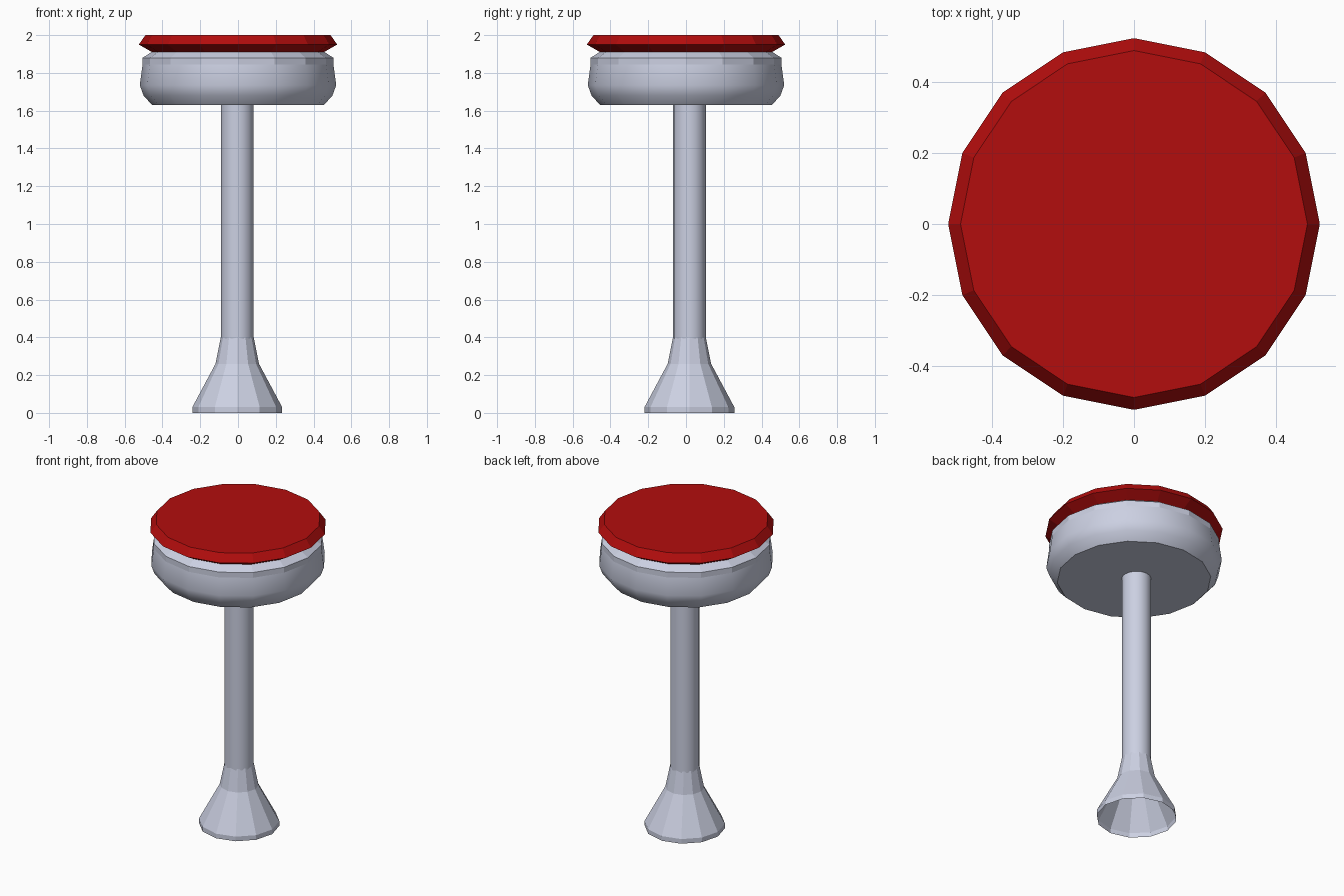
import bpy, math

if "Cube" in bpy.data.objects:
    bpy.data.objects.remove(bpy.data.objects["Cube"])


def material(name, rgb):
    m = bpy.data.materials.new(name)
    m.diffuse_color = (*rgb, 1)
    m.use_nodes = True
    m.node_tree.nodes["Principled BSDF"].inputs["Base Color"].default_value = m.diffuse_color
    return m


def lathe(name, profile, sides, mat, centre=(0, 0), bottom=True, top=True, smooth=None):
    """Revolve (radius, z) points, listed bottom to top, about a vertical axis."""
    verts, faces = [], []
    for r, z in profile:
        for i in range(sides):
            a = 2 * math.pi * i / sides
            verts.append((centre[0] + r * math.cos(a), centre[1] + r * math.sin(a), z))
    for k in range(len(profile) - 1):
        for i in range(sides):
            j = (i + 1) % sides
            faces.append((k * sides + i, k * sides + j, (k + 1) * sides + j, (k + 1) * sides + i))
    if bottom:
        faces.append(tuple(reversed(range(sides))))
    if top:
        faces.append(tuple(range((len(profile) - 1) * sides, len(profile) * sides)))
    mesh = bpy.data.meshes.new(name)
    mesh.from_pydata(verts, [], faces)
    mesh.materials.append(mat)
    ob = bpy.data.objects.new(name, mesh)
    bpy.context.collection.objects.link(ob)
    if smooth:
        bpy.ops.object.select_all(action='DESELECT')
        ob.select_set(True)
        bpy.context.view_layer.objects.active = ob
        bpy.ops.object.shade_smooth_by_angle(angle=math.radians(smooth))
    return ob


steel = material("steel", (0.60, 0.63, 0.76))
red = material("red_vinyl", (0.45, 0.004, 0.004))
axis = (-0.004, 0.018)

# Red cushion with bevelled rim
lathe("seat_cushion", [(0.455, 1.91), (0.525, 1.95), (0.49, 2.0)], 16, red)

# Metal seat drum: upper band and sloping shoulder, then rounded body
lathe("seat_trim", [(0.505, 1.845), (0.505, 1.88), (0.455, 1.912)], 16, steel, bottom=False, top=False)
lathe("seat_drum", [(0.455, 1.63), (0.50, 1.68), (0.52, 1.735), (0.505, 1.845)],
      16, steel, top=False, smooth=30)

# Round post
lathe("post", [(0.087, 0.39), (0.087, 1.63)], 16, steel, axis, bottom=False, top=False, smooth=30)

# Flared foot, open underneath
lathe("foot", [(0.238, 0), (0.238, 0.03), (0.115, 0.26), (0.087, 0.4)],
      12, steel, axis, bottom=False, top=False)
